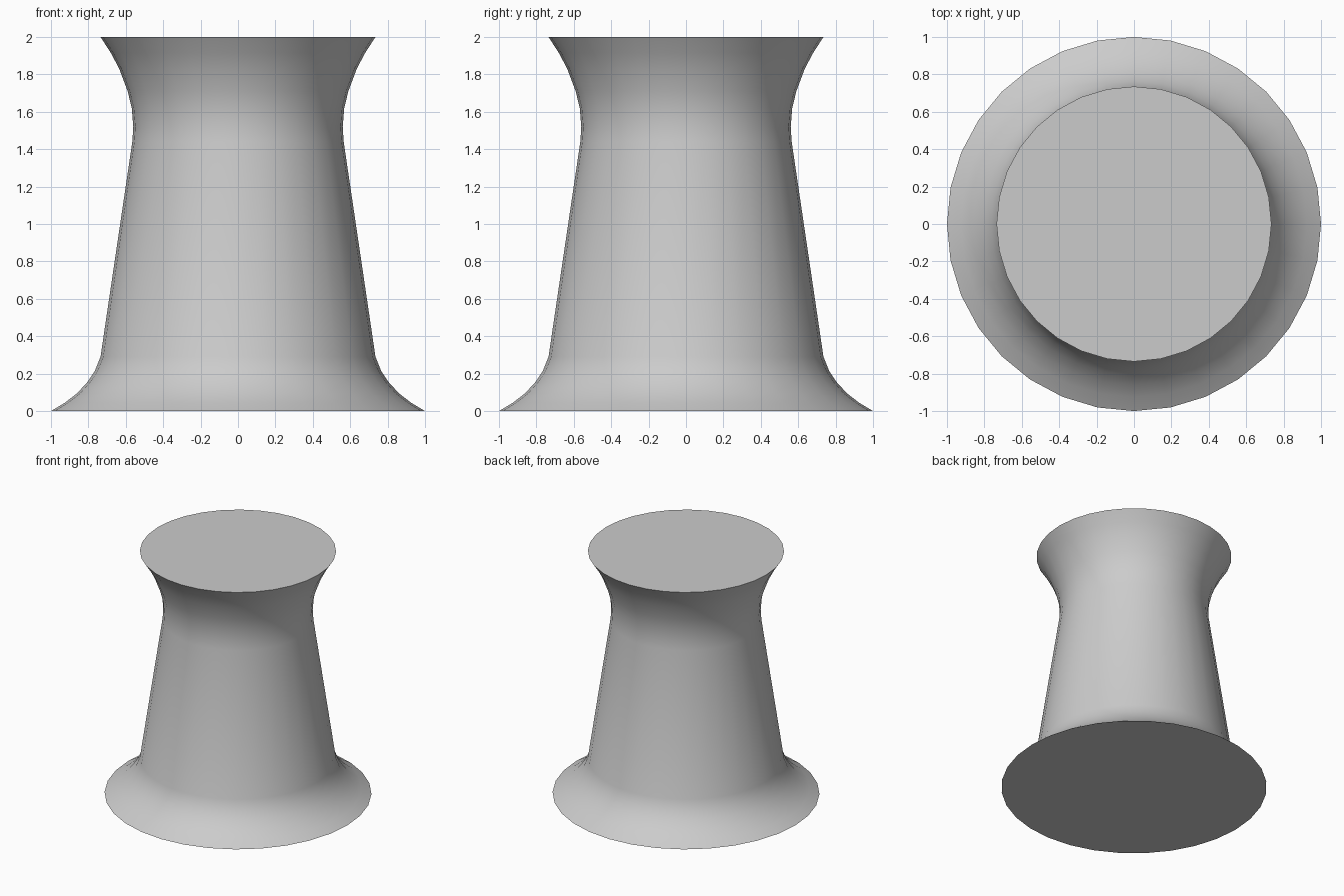
import bpy, bmesh, math

if "Cube" in bpy.data.objects:
    bpy.data.objects.remove(bpy.data.objects["Cube"])

SIDES = 32
# Half profile (radius, height): flared foot, tapered shaft, flared top
PROFILE = [(1.0, 0.0), (0.925, 0.045), (0.86, 0.095), (0.805, 0.155), (0.765, 0.215),
           (0.735, 0.29), (0.565, 1.44), (0.56, 1.52), (0.568, 1.62), (0.59, 1.71),
           (0.635, 1.83), (0.68, 1.915), (0.735, 2.0)]

# Lathe the profile around the z axis and cap both ends
bm = bmesh.new()
rings = []
for r, z in PROFILE:
    rings.append([bm.verts.new((r * math.cos(2 * math.pi * i / SIDES),
                                r * math.sin(2 * math.pi * i / SIDES), z))
                  for i in range(SIDES)])
for low, high in zip(rings, rings[1:]):
    for i in range(SIDES):
        j = (i + 1) % SIDES
        bm.faces.new((low[i], low[j], high[j], high[i]))
bm.faces.new(rings[0][::-1])
bm.faces.new(rings[-1])

mesh = bpy.data.meshes.new("flared_pedestal")
bm.to_mesh(mesh)
bm.free()
pedestal = bpy.data.objects.new("flared_pedestal", mesh)
bpy.context.collection.objects.link(pedestal)

# Smooth sides with sharp rims
bpy.context.view_layer.objects.active = pedestal
pedestal.select_set(True)
bpy.ops.object.shade_smooth_by_angle(angle=math.radians(40))
